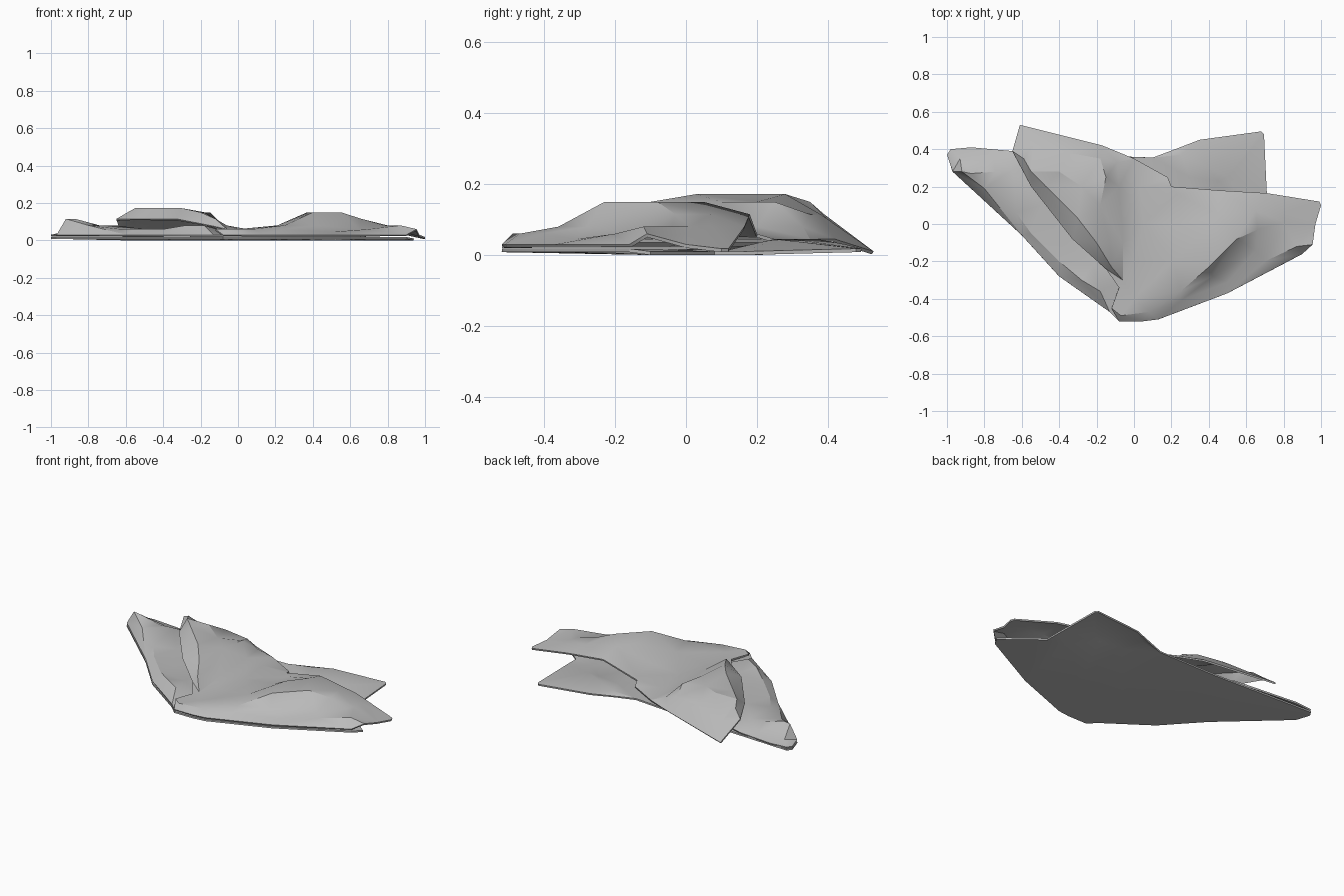
import bpy
from mathutils import Vector
from mathutils.geometry import delaunay_2d_cdt

cube = bpy.data.objects.get("Cube")
if cube:
    bpy.data.objects.remove(cube, do_unlink=True)

cloth_grey = bpy.data.materials.new("cloth_grey")
colour = (0.5, 0.5, 0.5, 1)
cloth_grey.diffuse_color = colour
cloth_grey.use_nodes = True
shader = cloth_grey.node_tree.nodes["Principled BSDF"]
shader.inputs["Base Color"].default_value = colour

# Heights that the folds of the cloth reach
floor, ground, rim, dip, valley, shelf = .01, .018, .03, .045, .06, .08
slope, ridge, crest = .115, .15, .172


def at(height, *spots):
    """Lift plan positions to one height."""
    return [(x, y, height) for x, y in spots]


def cloth_layer(name, outline, *folds):
    """Drape one layer: triangulate its outline, bend it along the fold lines, thicken it."""
    points = list(outline)
    creases = []
    for fold in folds:
        first = len(points)
        points += fold
        creases += [(i, i + 1) for i in range(first, len(points) - 1)]
    plan = [Vector((x, y)) for x, y, z in points]
    border = list(range(len(outline)))
    verts, edges, faces, origins, *rest = delaunay_2d_cdt(plan, creases, [border], 1, 0.0001)

    def height(index):
        spot = verts[index]
        nearest = min(points, key=lambda point: (Vector(point[:2]) - spot).length)
        return nearest[2]

    mesh = bpy.data.meshes.new(name)
    mesh.from_pydata([(v.x, v.y, height(i)) for i, v in enumerate(verts)], [], faces)
    mesh.materials.append(cloth_grey)
    layer = bpy.data.objects.new(name, mesh)
    bpy.context.collection.objects.link(layer)
    solid = layer.modifiers.new("cloth_thickness", "SOLIDIFY")
    solid.thickness = 0.01
    solid.offset = -1
    bpy.ops.object.select_all(action="DESELECT")
    layer.select_set(True)
    bpy.context.view_layer.objects.active = layer
    bpy.ops.object.modifier_apply(modifier=solid.name)
    bpy.ops.object.shade_smooth_by_angle(angle=0.5)


# Edges that the layers share along the fold at the front
nose = [(-.08, -.52), (.05, -.52)]
right_wing = [(-.98, .4), (-1, .37), (-.97, .28), (-.6, -.06), (-.4, -.28), (-.13, -.47)]
left_rim = [(.13, -.51), (.5, -.37), (.9, -.16)]

# Bottom layer, lying on the ground, with the back flap on the left
cloth_layer(
    "bottom_layer",
    at(ground, *nose, *left_rim) + at(floor, (.94, -.1), (.71, .08), (.71, .17))
    + at(ground, (.695, .48), (.68, .495))
    + at(rim, (.35, .45), (.22, .4), (.1, .355))
    + at(ground, (-.3, .37), *right_wing),
    at(dip, (.25, .37), (.4, .3), (.5, .25)),
    at(rim, (.3, .25), (.45, .23)),
    at(floor, (-.6, .2), (-.3, .1), (0, -.1), (.3, -.1), (.6, .1)),
)

# Middle layer, folded up along the right front edge
cloth_layer(
    "middle_layer",
    at(rim, *nose[:1])
    + at(dip, (-.06, -.3), (-.2, .05), (-.45, .35))
    + at(rim, (-.65, .39), (-.87, .41), *right_wing),
    at(slope, (-.92, .28), (-.87, .27)) + at(shelf, (-.74, .28), (-.65, .29)),
    at(shelf, (-.8, .19)) + at(valley, (-.63, .06), (-.55, -.05), (-.4, -.2))
    + at(shelf, (-.28, -.3), (-.18, -.36)),
    at(valley, (-.5, .1), (-.38, -.1), (-.22, -.22)),
    at(dip, (-.93, .35), (-.75, .35)),
)

# Top layer, with a ridge on the left, a central valley and a hump on the right
cloth_layer(
    "top_layer",
    at(rim, *nose, *left_rim)
    + at(valley, (.955, -.11)) + at(rim, (.97, 0)) + at(ground, (1, .1), (.99, .12))
    + at(shelf, (.71, .165)) + at(slope, (.45, .18)) + at(valley, (.2, .2))
    + at(dip, (.18, .25), (0, .35), (-.17, .42))
    + at(floor, (-.61, .53))
    + at(slope, (-.65, .39), (-.55, .2), (-.33, -.08))
    + at(shelf, (-.15, -.24)) + at(valley, (-.08, -.34), (-.12, -.45)),
    # front rim
    at(valley, (-.07, -.49), (.08, -.47), (.25, -.41)) + at(dip, (.5, -.31))
    + at(valley, (.7, -.2)) + at(shelf, (.87, -.12)),
    # left ridge, its foot and its back
    at(shelf, (.25, -.36)) + at(ridge, (.4, -.23), (.55, -.08)) + at(slope, (.66, -.03))
    + at(shelf, (.8, .01)),
    at(shelf, (.42, -.28)) + at(valley, (.65, -.14)) + at(shelf, (.78, -.04)),
    at(ridge, (.37, -.05), (.45, .05)) + at(slope, (.65, .07)) + at(shelf, (.8, .07)),
    # central valley
    at(shelf, (.21, -.2), (.25, 0)) + at(valley, (.23, .16)),
    at(valley, (0, -.4), (0, -.2), (.05, 0), (.03, .2)),
    at(valley, (-.06, -.3)) + at(shelf, (-.06, -.1), (-.08, .2), (-.09, .33)),
    # right hump, its crest and its back
    at(slope, (-.13, -.1)) + at(ridge, (-.18, .1), (-.15, .25)) + at(slope, (-.18, .35)),
    at(ridge, (-.59, .35)) + at(crest, (-.55, .28), (-.47, .2), (-.3, .03))
    + at(ridge, (-.2, -.1)) + at(slope, (-.12, -.23)),
    at(shelf, (-.54, .42)) + at(slope, (-.35, .38)),
    at(crest, (-.4, .28)) + at(ridge, (-.28, .2)),
)
